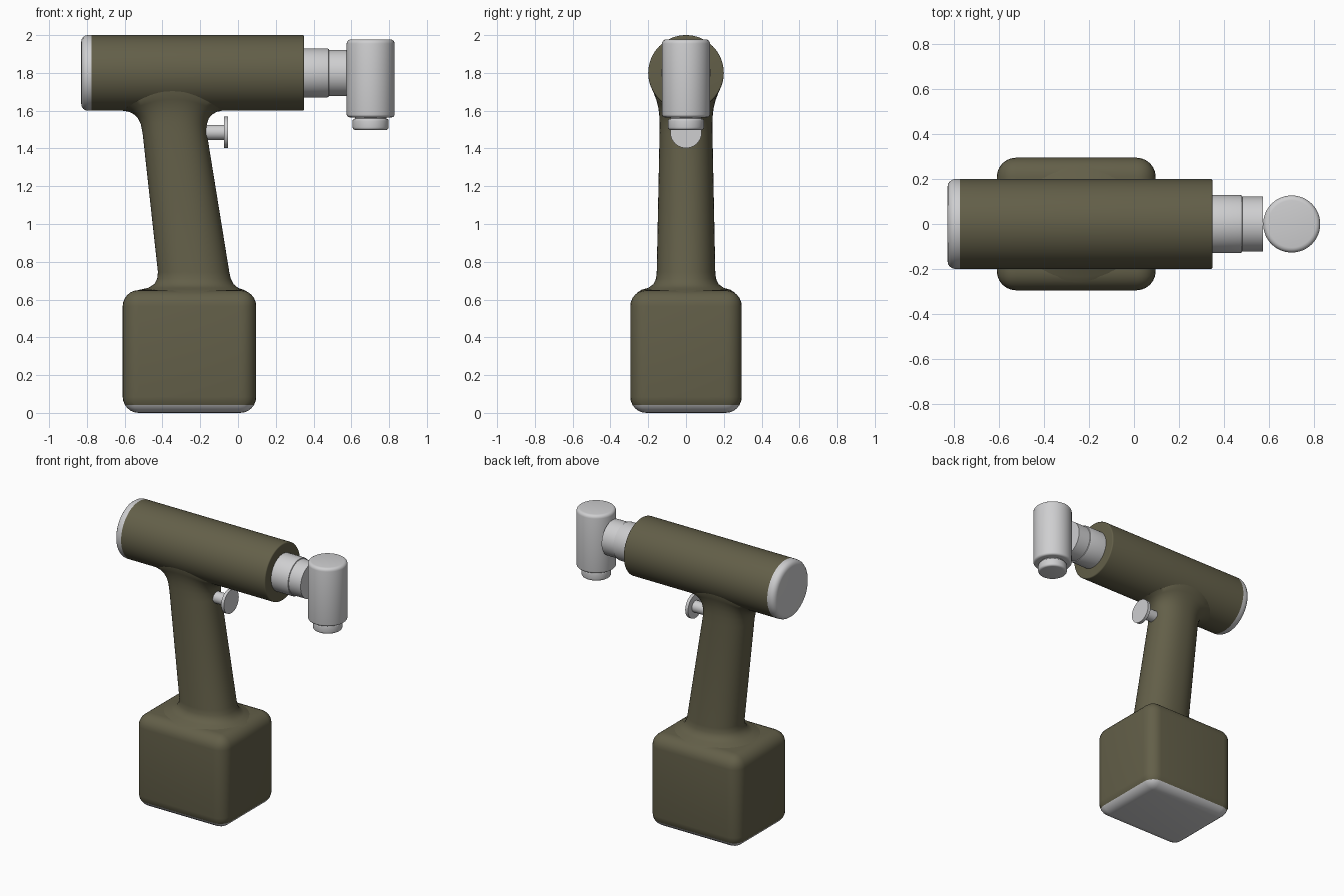
import bpy, bmesh, math
from mathutils import Vector

if "Cube" in bpy.data.objects:
    bpy.data.objects.remove(bpy.data.objects["Cube"])


def material(name, rgb):
    m = bpy.data.materials.new(name)
    m.diffuse_color = (*rgb, 1)
    m.use_nodes = True
    m.node_tree.nodes["Principled BSDF"].inputs["Base Color"].default_value = m.diffuse_color
    return m


OLIVE = material("olive body", (0.125, 0.115, 0.066))
GREY = material("light grey", (0.62, 0.62, 0.63))


def finish(name, bm, mats, rule=None):
    bmesh.ops.recalc_face_normals(bm, faces=bm.faces)
    if rule:
        for f in bm.faces:
            f.material_index = rule(f.calc_center_median())
    me = bpy.data.meshes.new(name)
    bm.to_mesh(me)
    bm.free()
    for m in mats:
        me.materials.append(m)
    ob = bpy.data.objects.new(name, me)
    bpy.context.collection.objects.link(ob)
    bpy.ops.object.select_all(action='DESELECT')
    ob.select_set(True)
    bpy.context.view_layer.objects.active = ob
    bpy.ops.object.shade_smooth_by_angle(angle=math.radians(40))
    return ob


def skin(bm, rings):
    """Join closed rings of points into a capped tube."""
    vs = [[bm.verts.new(p) for p in r] for r in rings]
    n = len(vs[0])
    for a, b in zip(vs, vs[1:]):
        for i in range(n):
            j = (i + 1) % n
            bm.faces.new((a[i], a[j], b[j], b[i]))
    bm.faces.new(vs[0])
    bm.faces.new(vs[-1])


def turned(name, profile, centre, axis, mats, rule=None, n=64):
    """Revolve (position, radius) pairs around the x or z axis."""
    bm = bmesh.new()
    rings = []
    for t, r in profile:
        ring = []
        for i in range(n):
            a = 2 * math.pi * i / n
            u, v = r * math.cos(a), r * math.sin(a)
            ring.append(Vector((t, u, v) if axis == 'x' else (u, v, t)) + Vector(centre))
        rings.append(ring)
    skin(bm, rings)
    return finish(name, bm, mats, rule)


def rounded(t0, t1, r, b0, b1, extra=(), k=4):
    """Profile of a cylinder with rounded rims b0 and b1."""
    pts = []
    for i in range(k + 1):
        a = math.pi / 2 * i / k
        pts.append((t0 + b0 * (1 - math.cos(a)), r - b0 * (1 - math.sin(a))))
    pts += [(t, r) for t in extra]
    for i in range(k + 1):
        a = math.pi / 2 * i / k
        pts.append((t1 - b1 * (1 - math.sin(a)), r - b1 * (1 - math.cos(a))))
    return pts


# Barrel with grey rear cap
turned("barrel", rounded(-0.83, 0.35, 0.2, 0.035, 0.008, (-0.775,)), (0, 0, 1.8), 'x',
       [OLIVE, GREY], lambda c: int(c.x < -0.775))

# Nozzle neck, two steps
turned("nozzle_neck", [(0.33, 0.13), (0.47, 0.13), (0.48, 0.127), (0.482, 0.122), (0.575, 0.122)],
       (0, 0, 1.8), 'x', [GREY])

# Upright head and its tip
turned("head", rounded(1.565, 1.977, 0.127, 0.015, 0.022), (0.702, 0, 0), 'z', [GREY])
turned("head_tip", rounded(1.498, 1.557, 0.095, 0.014, 0.01) + [(1.558, 0.083), (1.57, 0.083)],
       (0.702, 0, 0), 'z', [GREY])

# Trigger stem and button
turned("trigger", [(-0.24, 0.04), (-0.074, 0.04), (-0.074, 0.083), (-0.052, 0.083)],
       (0, 0, 1.485), 'x', [GREY], n=40)

# Battery base with grey bottom
bm = bmesh.new()
bmesh.ops.create_cube(bm, size=1)
for v in bm.verts:
    v.co = Vector((v.co.x * 0.707 - 0.257, v.co.y * 0.59, (v.co.z + 0.5) * 0.65))
bmesh.ops.bevel(bm, geom=bm.edges[:], offset=0.085, segments=6, profile=0.5, affect='EDGES')
bmesh.ops.bisect_plane(bm, geom=bm.verts[:] + bm.edges[:] + bm.faces[:],
                       plane_co=(0, 0, 0.043), plane_no=(0, 0, 1))
finish("battery_base", bm, [OLIVE, GREY], lambda c: int(c.z < 0.043))

# Slanted grip flaring into base and barrel: z, x min, x max, half depth, barrel wrap
SECTIONS = [
    (0.635, -0.56, 0.06, 0.26, 0), (0.652, -0.52, 0.03, 0.235, 0),
    (0.662, -0.475, 0.0, 0.2, 0), (0.682, -0.443, -0.024, 0.172, 0),
    (0.71, -0.428, -0.038, 0.159, 0), (0.745, -0.424, -0.046, 0.155, 0),
    (1.48, -0.505, -0.165, 0.14, 0), (1.53, -0.515, -0.165, 0.14, 0.15),
    (1.56, -0.53, -0.154, 0.142, 0.4), (1.58, -0.55, -0.137, 0.148, 0.65),
    (1.594, -0.577, -0.112, 0.158, 0.85), (1.6, -0.61, -0.085, 0.175, 1),
    (1.63, -0.61, -0.085, 0.175, 1)]
rings = []
for z, x0, x1, h, wrap in SECTIONS:
    ring = []
    for i in range(56):
        a = 2 * math.pi * i / 56
        c, s = math.cos(a), math.sin(a)
        x = (x0 + x1) / 2 + (x1 - x0) / 2 * math.copysign(abs(c) ** 0.9, c)
        y = h * math.copysign(abs(s) ** 0.9, s)
        lift = wrap * (0.2 - math.sqrt(0.04 - y * y)) if wrap else 0
        ring.append((x, y, z + lift))
    rings.append(ring)
bm = bmesh.new()
skin(bm, rings)
finish("grip", bm, [OLIVE])
